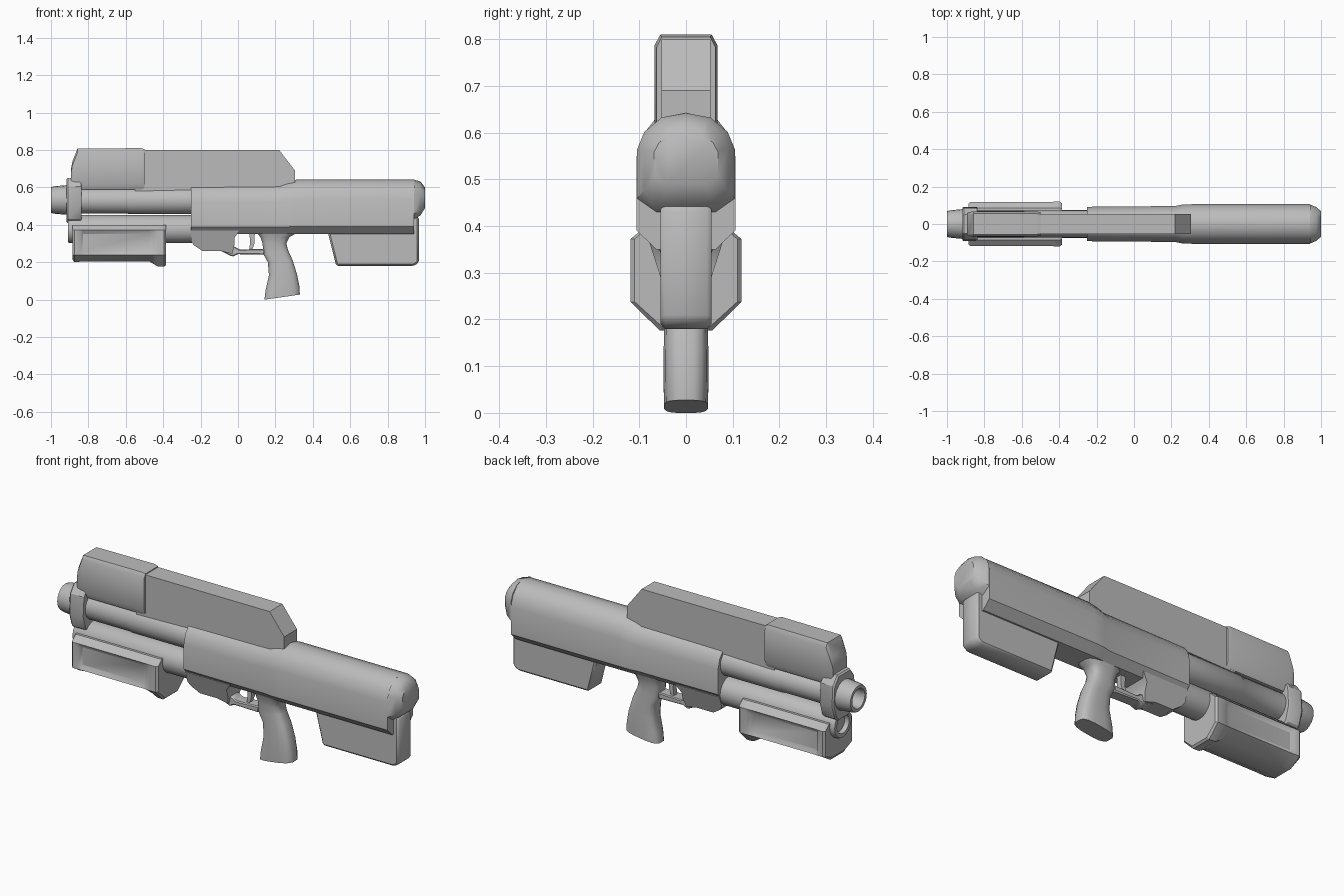
import bpy, bmesh, math

cube = bpy.data.objects.get("Cube")
if cube:
    bpy.data.objects.remove(cube, do_unlink=True)

# Single grey finish
grey = bpy.data.materials.new("plain grey")
grey.use_nodes = True
COLOUR = (0.5, 0.5, 0.5, 1)
grey.diffuse_color = COLOUR
for node in grey.node_tree.nodes:
    if node.type == 'BSDF_PRINCIPLED':
        node.inputs["Base Color"].default_value = COLOUR


def finish(name, bm, bevel=0, segments=1, smooth=38):
    """Clean, optionally bevel, and add the mesh to the scene."""
    bmesh.ops.remove_doubles(bm, verts=bm.verts, dist=0.0002)
    bmesh.ops.recalc_face_normals(bm, faces=bm.faces)
    if bevel:
        edges = [e for e in bm.edges
                 if e.is_manifold and e.calc_face_angle(0) > math.radians(25)]
        bmesh.ops.bevel(bm, geom=edges, offset=bevel, segments=segments,
                        profile=0.5, affect='EDGES', clamp_overlap=True)
        bmesh.ops.recalc_face_normals(bm, faces=bm.faces)
    mesh = bpy.data.meshes.new(name)
    bm.to_mesh(mesh)
    bm.free()
    mesh.materials.append(grey)
    obj = bpy.data.objects.new(name, mesh)
    bpy.context.collection.objects.link(obj)
    bpy.ops.object.select_all(action='DESELECT')
    obj.select_set(True)
    bpy.context.view_layer.objects.active = obj
    bpy.ops.object.shade_smooth_by_angle(angle=math.radians(smooth))
    return obj


def skin(name, rings, caps=True, **kw):
    """Join equal-sized rings of points into a closed skin."""
    bm = bmesh.new()
    loops = [[bm.verts.new(p) for p in ring] for ring in rings]
    n = len(loops[0])
    for a, b in zip(loops, loops[1:]):
        for i in range(n):
            j = (i + 1) % n
            bm.faces.new((a[i], a[j], b[j], b[i]))
    if caps:
        bm.faces.new(loops[0])
        bm.faces.new(loops[-1])
    return finish(name, bm, **kw)


def section(x, half):
    """Mirror half a cross-section, listed top to bottom, across y."""
    left = [(x, y, z) for y, z in half]
    right = [(x, -y, z) for y, z in reversed(half) if y > 0]
    return left + right


def prism(name, profile, width, **kw):
    """Extrude an x-z profile sideways; width may vary with height."""
    w = width if callable(width) else (lambda z: width)
    rings = [[(x, s * w(z), z) for x, z in profile] for s in (-1, 1)]
    return skin(name, rings, **kw)


def lathe(name, profile, z, sides=20):
    """Turn an (x, radius) profile around a lengthwise axis."""
    rings = []
    for x, r in profile:
        angles = [math.tau * i / sides for i in range(sides)]
        rings.append([(x, r * math.cos(a), z + r * math.sin(a)) for a in angles])
    return skin(name, rings)


# Main body, with a rounded top and a notch under the rear cap
def body(x, w, top, bottom):
    h = top - bottom
    return section(x, [(0, top), (w * .5, top - h * .045), (w * .85, top - h * .19),
                       (w, top - h * .37), (w, bottom + h * .14), (w * .6, bottom)])


skin("main_body", [body(*s) for s in (
    (-.25, .092, .62, .35), (.22, .096, .622, .35), (.26, .104, .632, .35),
    (.32, .106, .643, .35), (.94, .106, .643, .35), (.94, .105, .642, .43),
    (.975, .09, .632, .45), (1.0, .068, .60, .49))], smooth=42)

# Rear magazine
prism("rear_magazine", [(.48, .36), (.525, .18), (.94, .18), (.968, .20),
                        (.968, .44), (.94, .455), (.50, .455)], .055, bevel=.01)

# Top rail and front sight block
prism("top_rail", [(-.55, .58), (-.55, .80), (.22, .80), (.305, .69),
                   (.305, .60)], .053, smooth=20)


def block(x, w, top):
    return section(x, [(w * .82, top), (w, top - .022), (w, .62), (w * .8, .59)])


skin("front_sight_block", [block(*s) for s in (
    (-.893, .058, .70), (-.885, .064, .74), (-.858, .067, .808),
    (-.52, .067, .81), (-.50, .063, .805))], smooth=30)

# Upper barrel with bored muzzle, and its collar
lathe("upper_barrel", [(-.90, .01), (-.90, .07), (-.59, .07), (-.585, .073),
                       (-.24, .073), (-.24, .01)], .53)
lathe("muzzle", [(-.90, .002), (-.90, .047), (-.99, .047), (-1.0, .052),
                 (-1.0, .068), (-.985, .073), (-.92, .079), (-.88, .079),
                 (-.88, .002)], .533)


def collar(x, s):
    half = [(.05, .12), (.085, .075), (.092, -.03), (.07, -.10), (.045, -.12)]
    return section(x, [(y * s, .53 + z * s) for y, z in half])


skin("barrel_collar", [collar(*s) for s in (
    (-.918, .94), (-.91, 1), (-.845, 1), (-.836, .95))], smooth=30)

# Lower tube
lathe("lower_tube", [(-.83, .002), (-.83, .05), (-.91, .05), (-.91, .07),
                     (-.90, .075), (-.24, .075), (-.24, .002)], .377)


# Handguard with recessed side panels and a deeper rear rim
def guard(x, w, bottom, recess):
    return section(x, [(w * .72, .40), (w, .372), (w - recess, .352),
                       (w - recess, .26), (w, .238), (w * .47, bottom)])


skin("handguard", [guard(*s) for s in (
    (-.885, .108, .215, 0), (-.875, .119, .20, 0), (-.845, .118, .203, 0),
    (-.83, .117, .205, .014), (-.475, .117, .205, .014), (-.45, .118, .19, .008),
    (-.43, .119, .178, 0), (-.395, .119, .176, 0), (-.385, .11, .185, 0))], smooth=32)

# Receiver underside, trigger guard and trigger
prism("trigger_housing", [(-.25, .37), (-.25, .31), (-.235, .29), (-.19, .26),
                          (-.09, .26), (-.03, .245), (-.02, .29), (-.02, .33),
                          (.01, .37)], lambda z: .04 + (z - .245) * .32)
prism("trigger_guard", [(-.10, .265), (-.03, .23), (.0, .243), (.14, .24),
                        (.14, .272), (.01, .268), (-.02, .285)], .032, bevel=.005)
prism("trigger", [(.06, .36), (.065, .31), (.06, .265), (.075, .265),
                  (.088, .30), (.09, .36)], .014)


# Pistol grip: rounded slices between a front point and a back point
def slice_ring(front, back, w, n=16):
    ring = []
    for i in range(n):
        a = math.tau * (i + .5) / n
        c, s = math.cos(a), math.sin(a)
        t = .5 + .51 * math.copysign(abs(c) ** .65, c)
        y = w * 1.01 * math.copysign(abs(s) ** .6, s)
        ring.append((front[0] + (back[0] - front[0]) * t, y,
                     front[1] + (back[1] - front[1]) * t))
    return ring


skin("pistol_grip", [slice_ring(*s) for s in (
    ((.142, 0), (.33, .027), .047), ((.148, .05), (.328, .07), .048),
    ((.166, .13), (.315, .135), .048), ((.160, .20), (.292, .21), .046),
    ((.135, .245), (.267, .265), .044), ((.132, .30), (.258, .30), .045),
    ((.12, .335), (.275, .335), .052), ((.09, .37), (.34, .37), .065))], smooth=45)
